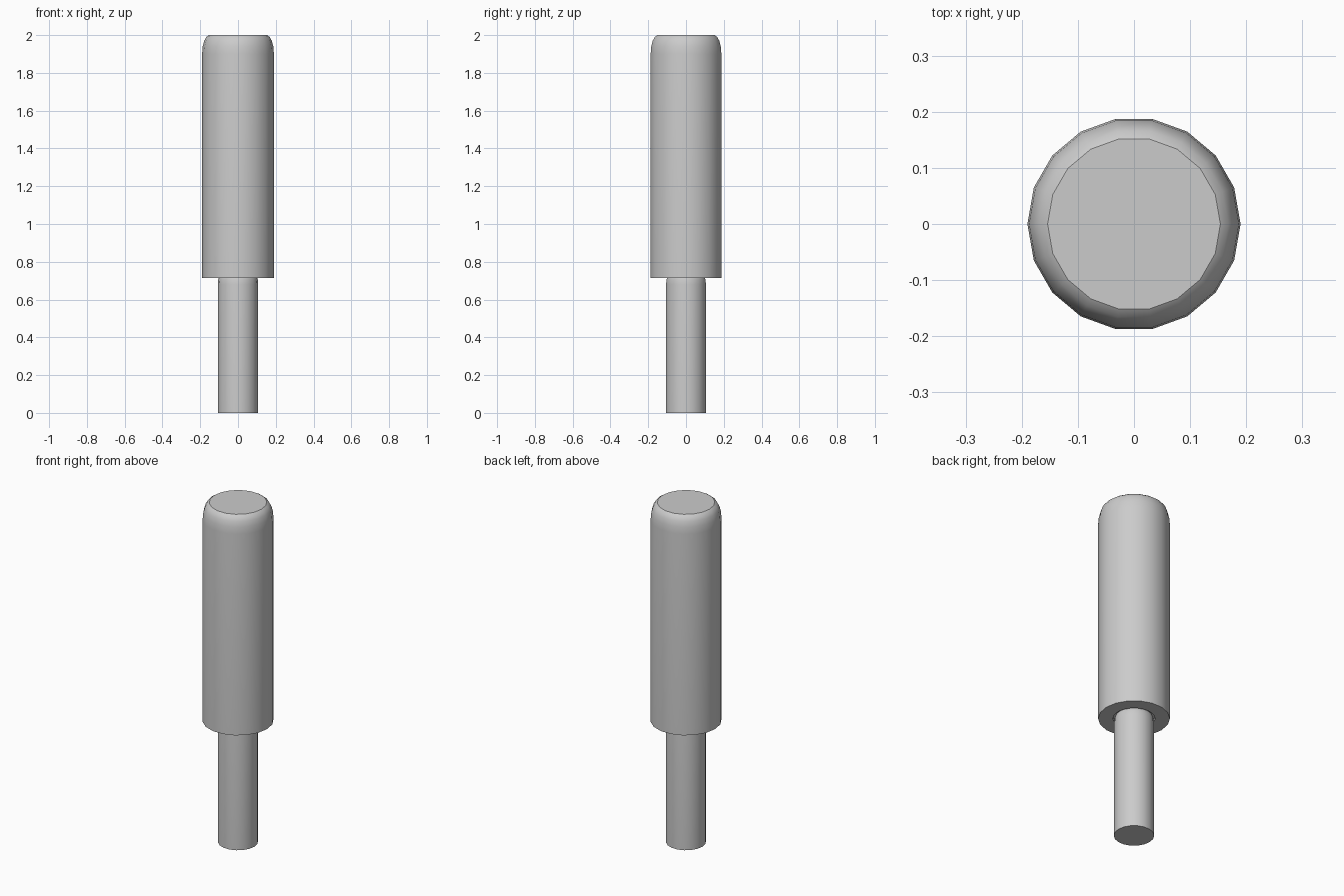
import bpy, bmesh, math

if "Cube" in bpy.data.objects:
    bpy.data.objects.remove(bpy.data.objects["Cube"])

SIDES = 18


def lathe(name, profile):
    """Revolve an (radius, z) profile around z and cap both ends."""
    bm = bmesh.new()
    rings = []
    for r, z in profile:
        rings.append([bm.verts.new((r * math.cos(2 * math.pi * i / SIDES),
                                    r * math.sin(2 * math.pi * i / SIDES), z))
                      for i in range(SIDES)])
    for a, b in zip(rings, rings[1:]):
        for i in range(SIDES):
            j = (i + 1) % SIDES
            bm.faces.new((a[i], a[j], b[j], b[i]))
    bm.faces.new(rings[0][::-1])
    bm.faces.new(rings[-1])
    bmesh.ops.recalc_face_normals(bm, faces=bm.faces)
    mesh = bpy.data.meshes.new(name)
    bm.to_mesh(mesh)
    bm.free()
    obj = bpy.data.objects.new(name, mesh)
    bpy.context.collection.objects.link(obj)
    bpy.ops.object.select_all(action='DESELECT')
    obj.select_set(True)
    bpy.context.view_layer.objects.active = obj
    bpy.ops.object.shade_smooth_by_angle(angle=math.radians(35))
    return obj


# Thick upper sleeve: shallow socket underneath, rounded shoulder on top
lathe("sleeve", [(0.112, 0.735), (0.112, 0.715), (0.19, 0.715), (0.19, 1.90),
                 (0.187, 1.94), (0.179, 1.97), (0.168, 1.99), (0.154, 2.0)])

# Thin lower stem, softened where it enters the sleeve
lathe("stem", [(0.107, 0.0), (0.107, 0.68), (0.105, 0.705),
               (0.099, 0.725), (0.09, 0.735)])
